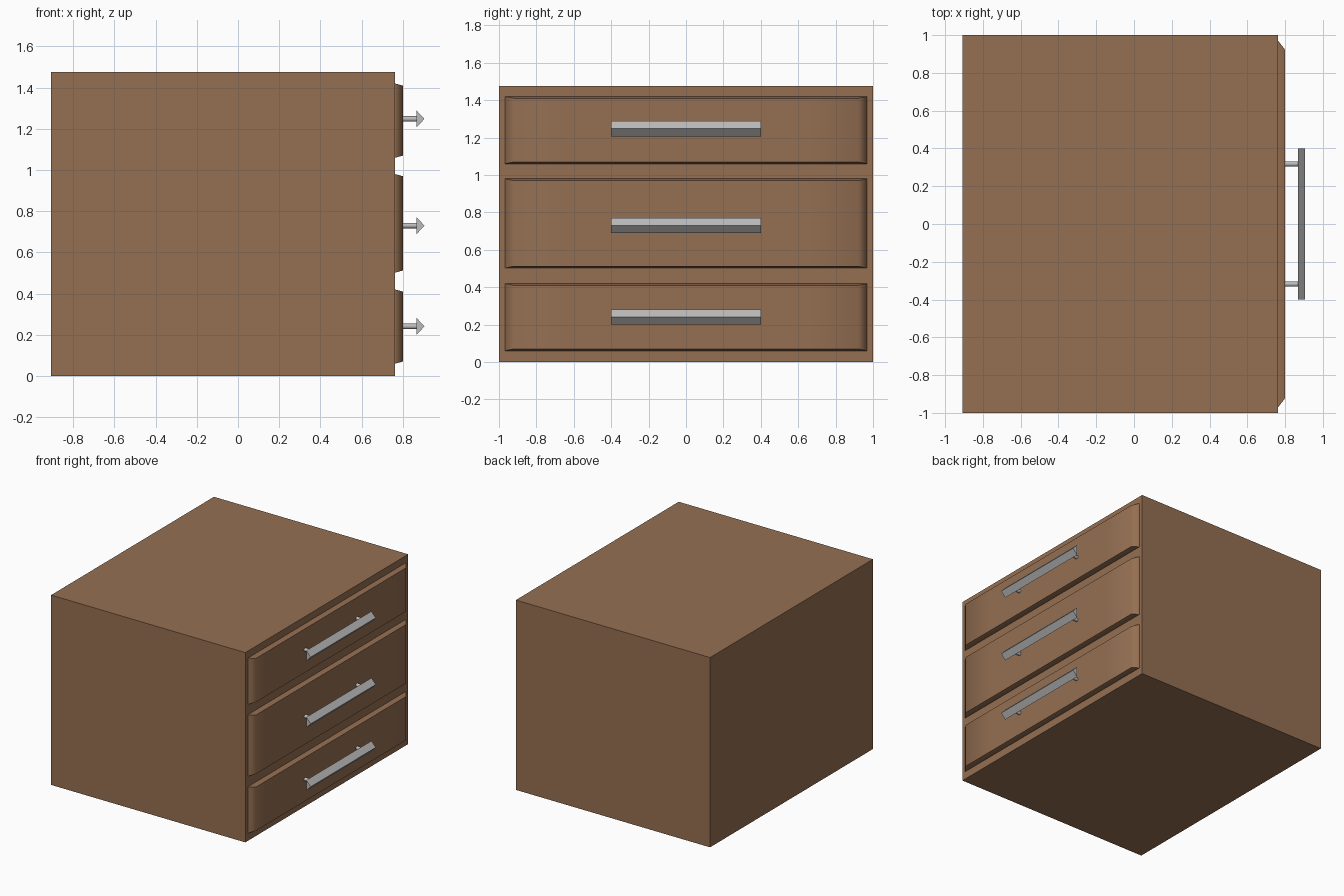
import bpy, math

if "Cube" in bpy.data.objects:
    bpy.data.objects.remove(bpy.data.objects["Cube"])


def material(name, rgb):
    m = bpy.data.materials.new(name)
    m.diffuse_color = (*rgb, 1)
    m.use_nodes = True
    m.node_tree.nodes["Principled BSDF"].inputs["Base Color"].default_value = m.diffuse_color
    return m


wood = material("brown wood", (0.30, 0.16, 0.085))
metal = material("grey metal", (0.50, 0.50, 0.50))


def loft(name, rings, mat):
    """Closed solid through rings of equal point count."""
    n = len(rings[0])
    verts = [p for r in rings for p in r]
    faces = [tuple(range(n))[::-1],
             tuple(range((len(rings) - 1) * n, len(rings) * n))]
    for r in range(len(rings) - 1):
        for i in range(n):
            j = (i + 1) % n
            faces.append((r * n + i, r * n + j, (r + 1) * n + j, (r + 1) * n + i))
    mesh = bpy.data.meshes.new(name)
    mesh.from_pydata(verts, [], faces)
    mesh.materials.append(mat)
    ob = bpy.data.objects.new(name, mesh)
    bpy.context.collection.objects.link(ob)
    return ob


def smooth(ob, angle):
    bpy.ops.object.select_all(action='DESELECT')
    ob.select_set(True)
    bpy.context.view_layer.objects.active = ob
    bpy.ops.object.shade_smooth_by_angle(angle=math.radians(angle))


# Cabinet body
X0, X1, H = -0.907, 0.763, 1.475
loft("cabinet_body", [[(X0, -1, z), (X1, -1, z), (X1, 1, z), (X0, 1, z)]
                      for z in (0, H)], wood)

# Drawers: bottom, top, handle height
drawers = {"bottom": (0.06, 0.42, 0.241),
           "middle": (0.502, 0.98, 0.730),
           "top": (1.06, 1.42, 1.248)}

for label, (z0, z1, hz) in drawers.items():
    # Bevelled front panel, sections along y; ends soften into the front
    rings = []
    for y in (-0.968, -0.922, -0.65, 0.65, 0.922, 0.968):
        end = abs(y) > 0.95
        xf, d = (X1 + 0.002, 0.0005) if end else (0.80, 0.010)
        rings.append([(X1 - 0.01, y, z0), (X1 - 0.01, y, z1), (X1, y, z1), (xf, y, z1 - d),
                      (xf, y, z0 + d), (X1, y, z0)])
    smooth(loft(label + "_drawer_front", rings, wood), 60)

    # Triangular handle bar
    loft(label + "_handle_bar",
         [[(0.867, y, hz - 0.041), (0.867, y, hz + 0.041), (0.905, y, hz)]
          for y in (-0.4, 0.4)], metal)

    # Handle posts
    for side, y in (("left", -0.318), ("right", 0.318)):
        bpy.ops.mesh.primitive_cylinder_add(
            vertices=12, radius=0.0135, depth=0.08,
            location=(0.832, y, hz), rotation=(0, math.pi / 2, 0))
        post = bpy.context.object
        post.name = f"{label}_handle_post_{side}"
        post.data.materials.append(metal)
        smooth(post, 40)

# Consistent outward normals
for ob in bpy.context.scene.objects:
    bpy.ops.object.select_all(action='DESELECT')
    ob.select_set(True)
    bpy.context.view_layer.objects.active = ob
    bpy.ops.object.mode_set(mode='EDIT')
    bpy.ops.mesh.select_all(action='SELECT')
    bpy.ops.mesh.normals_make_consistent(inside=False)
    bpy.ops.object.mode_set(mode='OBJECT')
